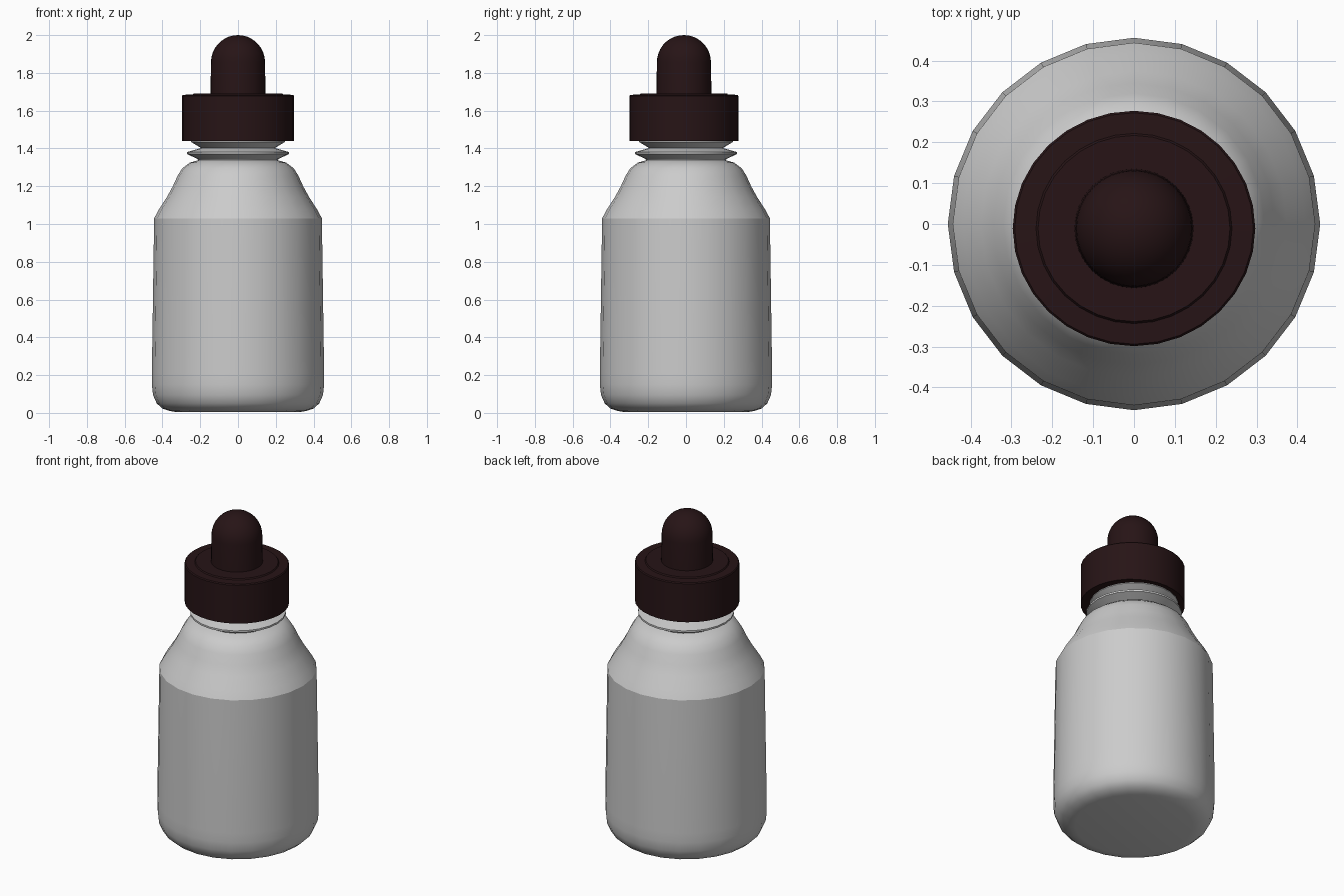
import bpy, bmesh, math

if "Cube" in bpy.data.objects:
    bpy.data.objects.remove(bpy.data.objects["Cube"])


def lathe(name, profile, segments, sharp_angle, location=(0, 0, 0), scale=(1, 1, 1), material=None):
    """Spin an (r, z) profile around z; r = 0 makes a pole."""
    bm = bmesh.new()
    rings = []
    for r, z in profile:
        if r == 0:
            rings.append([bm.verts.new((0, 0, z))] * segments)
        else:
            rings.append([bm.verts.new((r * math.cos(2 * math.pi * i / segments),
                                        r * math.sin(2 * math.pi * i / segments), z))
                          for i in range(segments)])
    for low, high in zip(rings, rings[1:]):
        for i in range(segments):
            j = (i + 1) % segments
            corners = list(dict.fromkeys((low[i], low[j], high[j], high[i])))
            bm.faces.new(corners)
    bmesh.ops.recalc_face_normals(bm, faces=bm.faces)
    mesh = bpy.data.meshes.new(name)
    bm.to_mesh(mesh)
    bm.free()
    obj = bpy.data.objects.new(name, mesh)
    bpy.context.collection.objects.link(obj)
    obj.location = location
    obj.scale = scale
    if material:
        mesh.materials.append(material)
    bpy.ops.object.select_all(action='DESELECT')
    obj.select_set(True)
    bpy.context.view_layer.objects.active = obj
    bpy.ops.object.shade_smooth_by_angle(angle=math.radians(sharp_angle))
    return obj


dark = bpy.data.materials.new("dark_rubber")
dark.diffuse_color = (0.02, 0.007, 0.008, 1)
dark.use_nodes = True
dark.node_tree.nodes["Principled BSDF"].inputs["Base Color"].default_value = dark.diffuse_color

# Bottle: rounded base, slightly tapered wall, shoulder and threaded neck
lathe("bottle", [
    (0, 0.005), (0.33, 0.005), (0.36, 0.01), (0.40, 0.023), (0.43, 0.05), (0.45, 0.095),
    (0.456, 0.15), (0.456, 0.21), (0.444, 1.03),
    (0.42, 1.075), (0.375, 1.145), (0.345, 1.2), (0.32, 1.255), (0.295, 1.295),
    (0.255, 1.325), (0.21, 1.338),
    (0.215, 1.345), (0.27, 1.37), (0.27, 1.381), (0.195, 1.402),
    (0.25, 1.435), (0.25, 1.445), (0.20, 1.47), (0.20, 1.60), (0, 1.60)], 24, 27)

# Screw cap, slightly oval, with a low raised disc on top
lathe("screw_cap", [
    (0, 1.44), (0.297, 1.44), (0.297, 1.678), (0.292, 1.684), (0.24, 1.685),
    (0.235, 1.692), (0, 1.692)], 32, 30, (0, -0.011, 0), (1, 0.97, 1), dark)

# Squeeze bulb with a domed end
R, Z = 0.143, 1.857
dome = [(R * math.cos(math.radians(a)), Z + R * math.sin(math.radians(a))) for a in range(0, 90, 10)]
lathe("dropper_bulb", [(0, 1.68), (0.146, 1.68)] + dome + [(0, 2.0)],
      32, 30, (0, -0.011, 0), material=dark)
